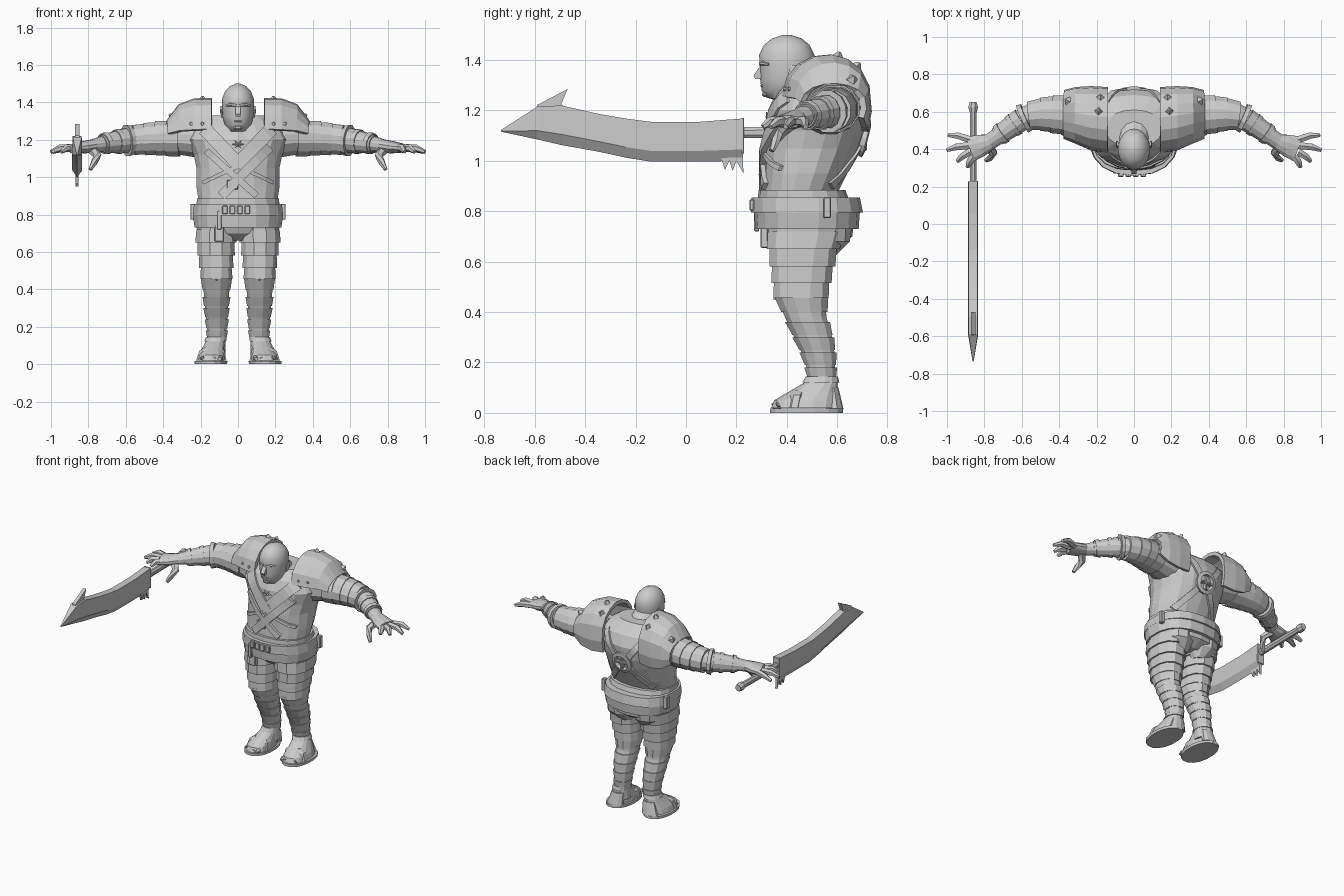
import bpy, bmesh, math
from mathutils import Vector
from mathutils.bvhtree import BVHTree

if "Cube" in bpy.data.objects:
    bpy.data.objects.remove(bpy.data.objects["Cube"])

grey = bpy.data.materials.new("plain grey")
grey.use_nodes = True
grey.diffuse_color = (0.6, 0.6, 0.6, 1)
grey.node_tree.nodes["Principled BSDF"].inputs["Base Color"].default_value = (0.6, 0.6, 0.6, 1)


def finish(name, bm, smooth=None):
    bmesh.ops.recalc_face_normals(bm, faces=bm.faces)
    mesh = bpy.data.meshes.new(name)
    bm.to_mesh(mesh)
    bm.free()
    mesh.materials.append(grey)
    obj = bpy.data.objects.new(name, mesh)
    bpy.context.collection.objects.link(obj)
    if smooth:
        mesh.shade_smooth()
        mesh.set_sharp_from_angle(angle=math.radians(smooth))
    return obj


def loft(name, rings, side=1, n=12, axis="z", square=1.0, smooth=None):
    """Skin over oval rings (x, y, z, half width, half depth or height)."""
    bm = bmesh.new()
    loops = []
    for i, (x, y, z, a, b) in enumerate(rings):
        u, w = Vector((1, 0, 0)), Vector((0, 1, 0))
        if axis == "path":
            p, q = rings[max(i - 1, 0)], rings[min(i + 1, len(rings) - 1)]
            t = (Vector(q[:3]) - Vector(p[:3])).normalized()
            ref = Vector((0, 0, 1)) if abs(t.z) < 0.9 else Vector((0, 1, 0))
            u = t.cross(ref).normalized()
            w = u.cross(t)
        loop = []
        for k in range(n):
            t = 2 * math.pi * (k + 0.5) / n
            c, s = math.cos(t), math.sin(t)
            c, s = (math.copysign(abs(v) ** square, v) for v in (c, s))
            co = Vector((x, y, z)) + u * a * c + w * b * s
            loop.append(bm.verts.new((co.x * side, co.y, co.z)))
        loops.append(loop)
    for p, q in zip(loops, loops[1:]):
        for k in range(n):
            bm.faces.new((p[k], p[(k + 1) % n], q[(k + 1) % n], q[k]))
    bm.faces.new(loops[0])
    bm.faces.new(loops[-1])
    return finish(name, bm, smooth)


def sample(rings, value, key, grow):
    """Ring of a loft at a given coordinate, enlarged by grow."""
    for p, q in zip(rings, rings[1:]):
        if min(p[key], q[key]) <= value <= max(p[key], q[key]):
            f = (value - p[key]) / (q[key] - p[key])
            r = [m + (k - m) * f for m, k in zip(p, q)]
            return (*r[:3], r[3] + grow, r[4] + grow)


def band(name, rings, start, end, key, side=1, grow=(0.006, 0.014), **kw):
    loft(name, [sample(rings, start, key, grow[0]), sample(rings, end, key, grow[1])], side, **kw)


def prism(name, pts, x0, x1):
    """Side outline (y, z) extruded along x."""
    bm = bmesh.new()
    face = bm.faces.new([bm.verts.new((x0, y, z)) for y, z in pts])
    new = bmesh.ops.extrude_face_region(bm, geom=[face])["geom"]
    bmesh.ops.translate(bm, verts=[v for v in new if isinstance(v, bmesh.types.BMVert)], vec=(x1 - x0, 0, 0))
    return finish(name, bm)


def box(name, center, size, bevel=0.004):
    bm = bmesh.new()
    bmesh.ops.create_cube(bm)
    bmesh.ops.scale(bm, vec=size, verts=bm.verts)
    bmesh.ops.translate(bm, vec=center, verts=bm.verts)
    bmesh.ops.bevel(bm, geom=bm.edges[:], offset=bevel, segments=1, affect="EDGES")
    return finish(name, bm)


def spike(name, pos, normal, r, h, n=4, tip=0.0):
    bm = bmesh.new()
    bmesh.ops.create_cone(bm, cap_ends=True, segments=n, radius1=r, radius2=tip, depth=h)
    obj = finish(name, bm)
    obj.location = pos
    obj.rotation_euler = Vector(normal).to_track_quat("Z", "Y").to_euler()


def tree(obj):
    return BVHTree.FromPolygons([v.co for v in obj.data.vertices], [list(p.vertices) for p in obj.data.polygons])


# Torso
torso_rings = [
    (0, .49, .66, .09, .11), (0, .495, .70, .19, .165), (0, .48, .80, .225, .19),
    (0, .455, .88, .215, .15), (0, .475, .95, .225, .165), (0, .50, 1.05, .225, .19),
    (0, .517, 1.12, .24, .197), (0, .525, 1.20, .275, .195), (0, .525, 1.27, .24, .165),
    (0, .51, 1.33, .15, .10)]
skin = tree(loft("torso", torso_rings, n=18, square=.9))


def strap(name, x0, z0, x1, z1, width, front=-1, lift=.012):
    """Flat strip laid over the torso between two points seen from front or back."""
    bm = bmesh.new()
    across = Vector((z1 - z0, 0, x0 - x1)).normalized() * width / 2
    rows = []
    for i in range(9):
        p = Vector((x0, 0, z0)).lerp(Vector((x1, 0, z1)), i / 8)
        row = []
        for e in (-1, 1):
            o = p + across * e
            hit = skin.ray_cast(Vector((o.x, 2 * front, o.z)), Vector((0, -front, 0)))[0]
            y = hit.y if hit else .5
            row += [bm.verts.new((o.x, y + front * lift, o.z)), bm.verts.new((o.x, y - front * .02, o.z))]
        rows.append([row[0], row[2], row[3], row[1]])
    for p, q in zip(rows, rows[1:]):
        for k in range(4):
            bm.faces.new((p[k], p[(k + 1) % 4], q[(k + 1) % 4], q[k]))
    bm.faces.new(rows[0])
    bm.faces.new(rows[-1])
    finish(name, bm)


# Vest lapels and harness
for s in (1, -1):
    strap("lapel", s * .18, 1.26, s * -.01, 1.06, .075)
    strap("vest_hem", s * .02, 1.05, s * .19, .97, .02)
    strap("back_upper_strap", s * .15, 1.27, s * .04, 1.12, .04, 1)
    strap("back_lower_strap", s * .04, 1.05, s * .16, .90, .04, 1)
strap("chest_strap", .17, 1.16, -.09, .90, .05, lift=.022)
strap("crossing_strap", -.17, 1.14, .10, .90, .035, lift=.018)
box("strap_buckle", (-.03, .302, .96), (.06, .02, .05))
for k in range(6):
    a = k * math.pi / 3
    d = Vector((math.cos(a), -.15, .6 * math.sin(a)))
    spike("chest_emblem_point", Vector((0, .325, 1.175)) + d * .018, d, .01, .035)

# Back ring with cross bars
bm = bmesh.new()
bmesh.ops.create_circle(bm, segments=16, radius=.06)
for v in bm.verts:
    v.co = (v.co.x, .708 + .25 * v.co.y, 1.09 + v.co.y)
ring = finish("back_ring", bm)
ring.modifiers.new("thickness", "SKIN")
for v in ring.data.skin_vertices[0].data:
    v.radius = (.012, .012)
box("back_ring_bar", (0, .706, 1.09), (.016, .025, .10))
box("back_ring_crossbar", (0, .706, 1.09), (.11, .025, .016))

# Belt, skirt and hanging pieces
loft("skirt", [(0, .48, .73, .235, .205), (0, .48, .80, .245, .21)], n=18, square=.85)
loft("belt", [(0, .48, .795, .245, .222), (0, .475, .855, .238, .215)], n=18, square=.85)
loft("belt_roll", [(0, .465, .85, .225, .18), (0, .46, .885, .222, .172)], n=18, square=.85)
for x in (-.07, -.03, .01, .05):
    box("belt_plate", (x, .262, .825), (.03, .02, .045))
box("hanging_pouch", (-.10, .31, .70), (.05, .03, .09))
box("hanging_strap", (-.10, .28, .77), (.025, .02, .10))
for s in (1, -1):
    box("belt_side_loop", (s * .24, .56, .815), (.03, .03, .085))

# Head and neck
loft("head", [
    (0, .47, 1.18, .12, .12), (0, .44, 1.24, .082, .08), (0, .402, 1.252, .05, .085),
    (0, .396, 1.28, .072, .096), (0, .398, 1.325, .084, .104), (0, .40, 1.38, .087, .107),
    (0, .40, 1.42, .086, .11), (0, .40, 1.46, .070, .09), (0, .40, 1.485, .046, .06),
    (0, .40, 1.50, .012, .015)], n=18, smooth=40)
prism("nose", [(.30, 1.385), (.268, 1.338), (.275, 1.325), (.31, 1.325)], -.014, .014)
box("lips", (0, .304, 1.298), (.045, .02, .01))
box("chin", (0, .317, 1.265), (.045, .03, .025), .008)
for s in (1, -1):
    loft("brow", [(.006, .30, 1.384, .012, .01), (.04, .306, 1.388, .012, .01), (.062, .33, 1.383, .008, .006)],
         s, 6, "path", smooth=60)
    loft("ear", [(.083, .42, 1.32, .006, .012), (.09, .425, 1.35, .007, .02), (.088, .43, 1.38, .005, .014)],
         s, 8, smooth=40)
loft("neck", [(0, .50, 1.24, .12, .11), (0, .455, 1.31, .085, .075), (0, .43, 1.35, .07, .06)], n=14, axis="path")
loft("collar", [(0, .46, 1.20, .15, .135), (0, .455, 1.255, .105, .105)], n=14)

arm = [(.20, .56, 1.2, .125, .10), (.34, .58, 1.21, .10, .088), (.45, .588, 1.207, .088, .078),
       (.54, .587, 1.2, .066, .07), (.60, .56, 1.195, .056, .06), (.70, .49, 1.182, .048, .047),
       (.77, .44, 1.168, .045, .036), (.82, .42, 1.16, .062, .034), (.875, .40, 1.155, .07, .026)]
leg = [(.115, .48, .74, .11, .16), (.118, .465, .65, .10, .135), (.117, .46, .55, .085, .115),
       (.115, .455, .46, .075, .10), (.115, .475, .38, .07, .085), (.115, .505, .30, .064, .078),
       (.113, .53, .22, .056, .064), (.113, .54, .13, .048, .052), (.115, .54, .05, .05, .055)]
foot = [(.143, .47, .02, .08, .132), (.14, .475, .05, .074, .125), (.133, .505, .085, .06, .095),
        (.122, .535, .12, .052, .066), (.115, .54, .15, .048, .053)]
fingers = [((.86, .445), (.94, .472), (.993, .475)), ((.88, .42), (.95, .412), (1, .395)),
           ((.88, .385), (.92, .36), (.945, .335)), ((.86, .36), (.88, .33), (.89, .305))]

for s in (1, -1):
    # Pauldron shell: arches from chest to back, open inside and outside
    bm = bmesh.new()
    rows = []
    for x, y, ry, rz, cz in ((.14, .555, .165, .19, 1.22), (.23, .565, .16, .195, 1.215),
                             (.31, .58, .14, .165, 1.215), (.37, .585, .12, .085, 1.215)):
        row = []
        for k in range(10):
            t = math.radians(-25 + 22 * k)
            c, d = math.cos(t), math.sin(t)
            row.append(bm.verts.new((s * x, y + ry * c, cz + rz * math.copysign(abs(d) ** .8, d))))
        rows.append(row)
    for p, q in zip(rows, rows[1:]):
        for k in range(9):
            bm.faces.new((p[k], p[k + 1], q[k + 1], q[k]))
    pauldron = finish("pauldron", bm)
    shell = tree(pauldron)
    mod = pauldron.modifiers.new("thickness", "SOLIDIFY")
    mod.thickness = .025
    mod.offset = 0
    for x, y in ((.18, .67), (.19, .60), (.345, .655)):
        hit, normal = shell.ray_cast(Vector((s * x, y, 3)), Vector((0, 0, -1)))[:2]
        normal = normal if normal.z > 0 else -normal
        spike("pauldron_stud", hit + normal * .014, normal, .036, .036, tip=.006)
    for x in (.19, .25):
        hit = shell.ray_cast(Vector((s * x, -2, 1.285)), Vector((0, 1, 0)))[0]
        spike("pauldron_rivet", hit + Vector((0, -.012, 0)), (0, -1, 0), .012, .016, 8, .007)

    # Arm, sleeve plates and bracer
    loft("arm", arm, s, 12, "path")
    for x in (.31, .37, .43, .49):
        band("sleeve_plate", arm, x, x + .07, 0, s, (.010, .016), axis="path")
    band("elbow_flare", arm, .575, .597, 0, s, (.018, .026), axis="path")
    band("bracer", arm, .60, .73, 0, s, (.008, .006), axis="path")
    for x in (.635, .70):
        band("bracer_strap", arm, x, x + .02, 0, s, (.013, .012), axis="path")
    # Hand
    for f in fingers:
        loft("finger", [(x, y, z, r, r) for (x, y), z, r in zip(f, (1.155, 1.155, 1.135), (.022, .02, .011))],
             s, 6, "path", smooth=50)
    loft("thumb", [(.785, .42, 1.15, .03, .028), (.752, .38, 1.115, .023, .022), (.768, .355, 1.08, .019, .019),
                   (.79, .34, 1.04, .011, .011)], s, 6, "path", smooth=50)

    # Leg armour
    loft("leg", leg, s, 12, square=.9)
    for z in (.72, .65, .585, .525):
        band("thigh_plate", leg, z, z - .07, 2, s, (.002, .014), square=.85)
    band("knee_plate", leg, .47, .40, 2, s, (.012, .006))
    spike("knee_point", (s * .115, .365, .49), (0, -.3, 1), .03, .07)
    for z in (.36, .30, .24, .18):
        band("shin_wrap", leg, z, z - .05, 2, s, (.009, .004))
    loft("buttock", [(.08, .55, .62, .05, .04), (.10, .55, .68, .10, .10), (.10, .53, .75, .11, .13)], s, 10)

    # Sandal
    loft("sole", [(.145, .478, 0, .088, .148), (.145, .478, .018, .09, .148)], s, 16, square=.9)
    loft("foot", foot, s, 14, square=.9)
    band("ankle_strap", foot, .12, .145, 2, s, (.008, .008), n=14)
    loft("instep_strap", [(.143, .43, .02, .084, .03), (.14, .44, .07, .07, .03), (.135, .45, .09, .045, .025)], s, 10, square=.7)
    loft("heel_guard", [(.135, .59, .015, .06, .035), (.12, .58, .10, .045, .025)], s, 10)
    for k in range(4):
        loft("toe", [(.095 + .032 * k, .37, .033, .016, .016), (.098 + .03 * k, .342 + .008 * k, .028, .011, .01)], s, 6, "path")

# Sword: ridged blade, hooked tip, teeth, guard and grip
bm = bmesh.new()
rows = []
for y, top, low in ((.225, 1.168, 1.0), (.055, 1.155, .997), (-.14, 1.155, .997), (-.24, 1.168, 1.013), (-.34, 1.185, 1.035),
                    (-.495, 1.22, 1.063), (-.59, 1.215, 1.085), (-.735, 1.122, 1.116)):
    w = .027 if y > -.7 else .003
    mid = low + (top - low) * .27
    rows.append([bm.verts.new((-.86 + x, y, z)) for x, z in ((w * .9, top), (w, mid), (0, low), (-w, mid), (-w * .9, top))])
for p, q in zip(rows, rows[1:]):
    for k in range(5):
        bm.faces.new((p[k], p[(k + 1) % 5], q[(k + 1) % 5], q[k]))
bm.faces.new(rows[0])
bm.faces.new(rows[-1])
finish("blade", bm)
prism("blade_hook", [(-.47, 1.20), (-.495, 1.225), (-.47, 1.285), (-.59, 1.222), (-.60, 1.19)], -.872, -.848)
prism("blade_teeth", [(.14, 1.01), (.155, .965), (.172, 1.0), (.185, .96), (.20, 1.0), (.228, .95), (.225, 1.03)], -.868, -.852)
box("guard", (-.86, .226, 1.10), (.052, .01, .14), .002)
loft("grip", [(-.86, .22, 1.112, .019, .024), (-.86, .62, 1.115, .018, .022)], n=8, axis="path")
loft("pommel", [(-.86, .60, 1.115, .022, .026), (-.86, .625, 1.115, .028, .03), (-.86, .652, 1.115, .02, .022)], n=8, axis="path")
